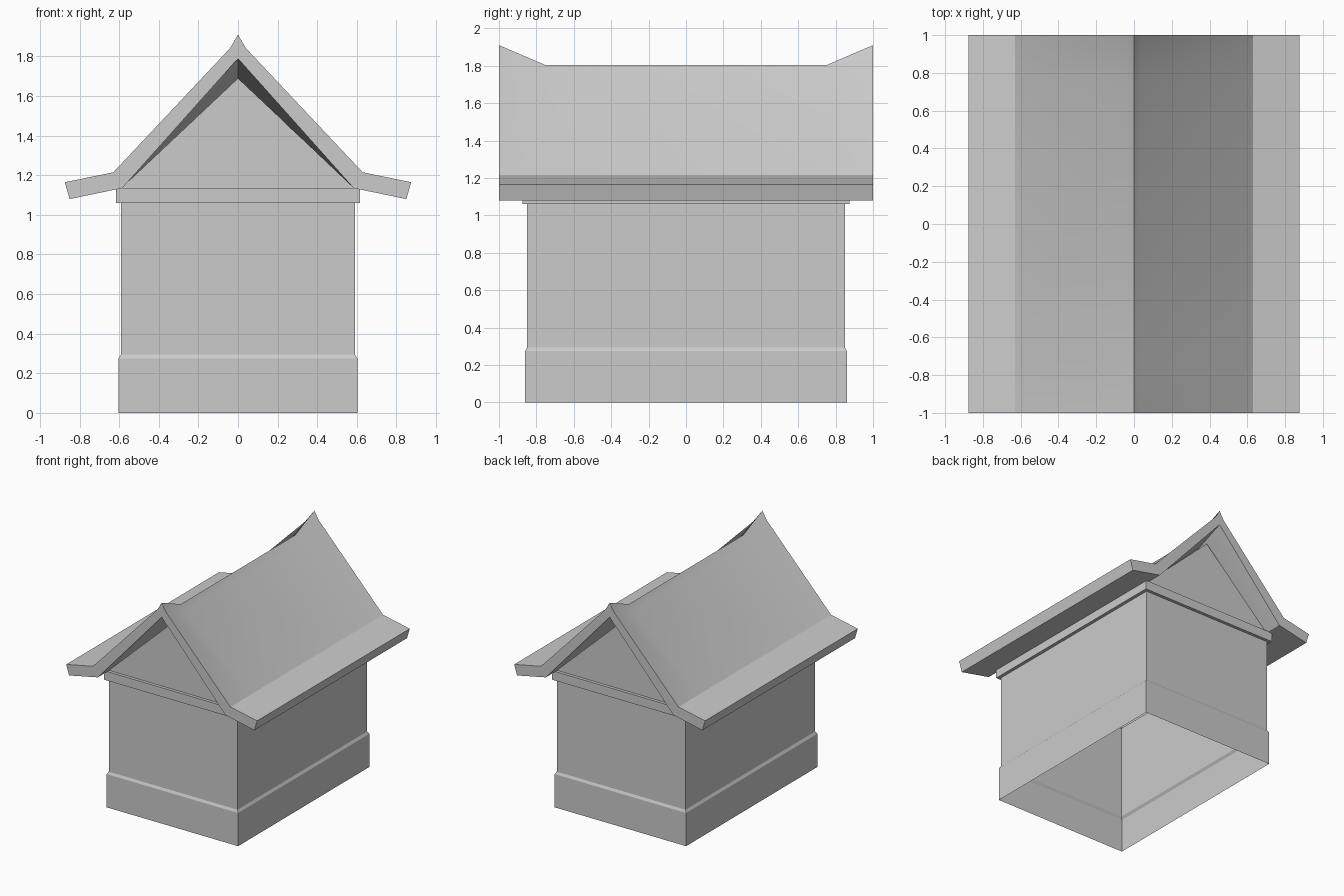
import bpy
import bmesh
from math import radians

cube = bpy.data.objects.get("Cube")
if cube:
    bpy.data.objects.remove(cube, do_unlink=True)

GREY = (0.6, 0.6, 0.6, 1)
stone = bpy.data.materials.new("plain grey")
stone.use_nodes = True
stone.diffuse_color = GREY
stone.node_tree.nodes["Principled BSDF"].inputs["Base Color"].default_value = GREY


def finish(name, bm):
    mesh = bpy.data.meshes.new(name)
    bm.to_mesh(mesh)
    bm.free()
    mesh.materials.append(stone)
    obj = bpy.data.objects.new(name, mesh)
    bpy.context.collection.objects.link(obj)
    return obj


def loft(bm, rings, closed=True):
    """Skin quads between successive rings of points."""
    rows = [[bm.verts.new(p) for p in ring] for ring in rings]
    n = len(rows[0])
    for a, b in zip(rows, rows[1:]):
        for i in range(n if closed else n - 1):
            j = (i + 1) % n
            bm.faces.new((a[i], a[j], b[j], b[i]))
    return rows


def rect_shell(name, levels):
    """Open rectangular shell from (half width, half depth, height) levels."""
    bm = bmesh.new()
    loft(bm, [[(-x, -y, z), (x, -y, z), (x, y, z), (-x, y, z)] for x, y, z in levels])
    return finish(name, bm)


# Hollow body, open underneath
rect_shell("base", [(0.603, 0.86, 0), (0.603, 0.86, 0.275), (0.59, 0.85, 0.295)])
rect_shell("walls", [(0.59, 0.85, 0.295), (0.59, 0.85, 1.06)])
rect_shell("eave_trim", [(0.59, 0.85, 1.06), (0.617, 0.875, 1.06),
                         (0.617, 0.875, 1.135), (0.59, 0.85, 1.135)])

# Gable triangles on the trim
for name, side in (("front_gable", -1), ("back_gable", 1)):
    bm = bmesh.new()
    corners = [(side * 0.59, side * 0.85, 1.135), (-side * 0.59, side * 0.85, 1.135),
               (0, side * 0.85, 1.69)]
    bm.faces.new([bm.verts.new(p) for p in corners]).normal_update()
    bmesh.ops.recalc_face_normals(bm, faces=bm.faces)
    bm.normal_update()
    for f in bm.faces:
        if f.normal.y * side < 0:
            f.normal_flip()
    finish(name, bm)


# Flared roof whose ridge rises towards both ends
def roof_section(y, ridge, shoulder, underside):
    half = [(0.04, shoulder), (0.63, 1.215), (0.875, 1.165), (0.85, 1.08), (0.585, 1.135)]
    left = [(x, y, z) for x, z in half]
    right = [(-x, y, z) for x, z in reversed(half)]
    return [(0, y, ridge)] + left + [(0, y, underside)] + right


end, middle = (1.91, 1.842, 1.79), (1.803, 1.763, 1.69)
bm = bmesh.new()
rows = loft(bm, [roof_section(y, *(end if abs(y) == 1 else middle))
                 for y in (-1, -0.75, 0.75, 1)])
for row in (rows[0], rows[-1]):
    n = len(row)
    # End caps: mirrored strips between the upper and lower outline
    for s in (1, -1):
        r = [row[(s * i) % n] for i in range(7)]
        bm.faces.new((r[0], r[1], r[2], r[5], r[6]))
        bm.faces.new((r[2], r[3], r[4], r[5]))
bmesh.ops.recalc_face_normals(bm, faces=bm.faces)
roof = finish("roof", bm)

bpy.ops.object.select_all(action="DESELECT")
roof.select_set(True)
bpy.context.view_layer.objects.active = roof
bpy.ops.object.shade_smooth_by_angle(angle=radians(30))
